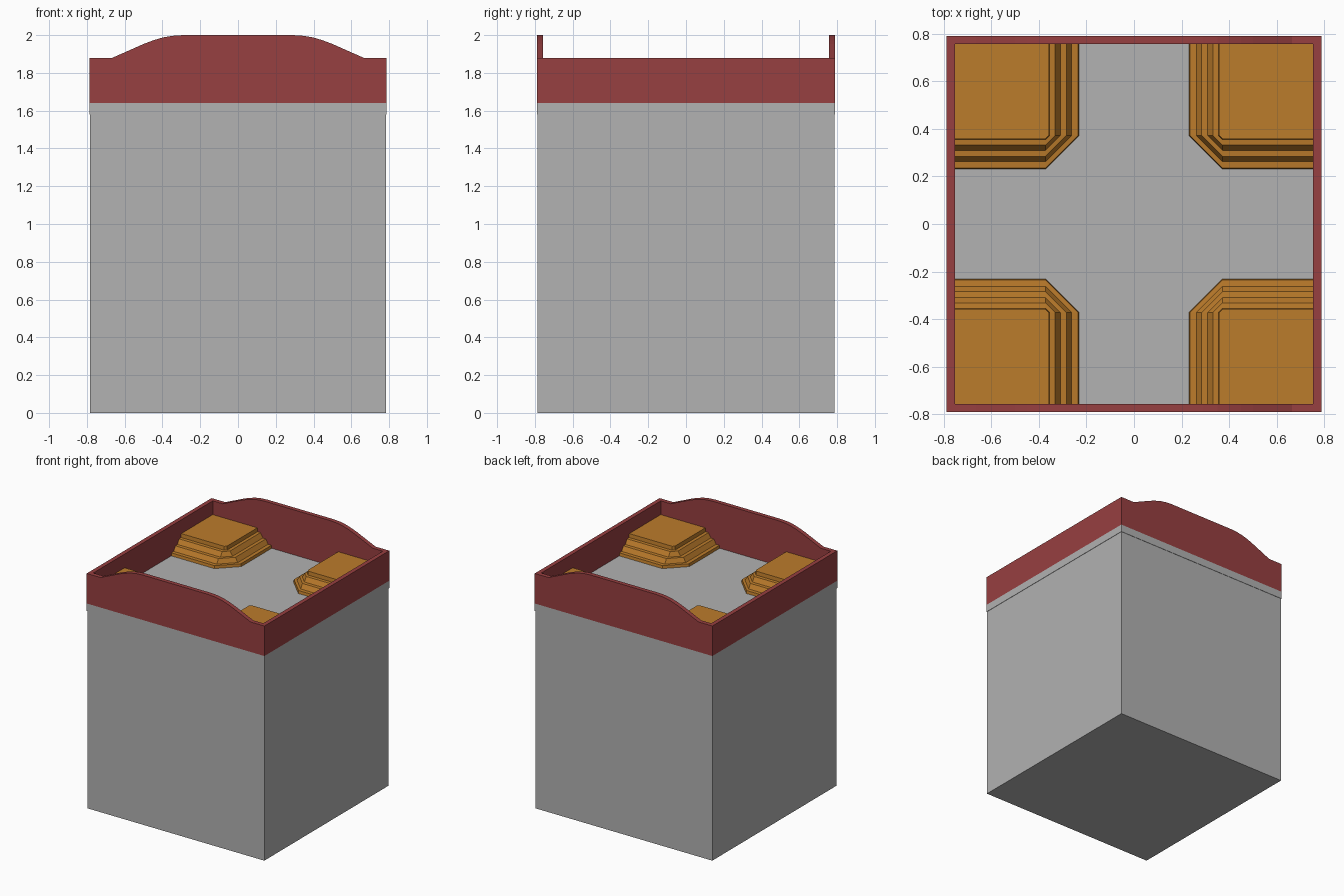
import bpy, bmesh

if "Cube" in bpy.data.objects:
    bpy.data.objects.remove(bpy.data.objects["Cube"])

HX, HY, T = 0.787, 0.79, 0.034      # half sizes and wall thickness
FLOOR, RIM, PEAK = 1.64, 1.88, 2.0


def material(name, rgb):
    m = bpy.data.materials.new(name)
    m.diffuse_color = (*rgb, 1)
    m.use_nodes = True
    m.node_tree.nodes["Principled BSDF"].inputs["Base Color"].default_value = m.diffuse_color
    return m


def loft(name, rings, mat, cap_bottom=True):
    """Skin closed rings of equal point count and cap the ends."""
    bm = bmesh.new()
    loops = [[bm.verts.new(p) for p in r] for r in rings]
    for a, b in zip(loops, loops[1:]):
        for i in range(len(a)):
            j = (i + 1) % len(a)
            bm.faces.new((a[i], a[j], b[j], b[i]))
    if cap_bottom:
        bm.faces.new(loops[0][::-1])
    bm.faces.new(loops[-1])
    bmesh.ops.recalc_face_normals(bm, faces=bm.faces[:])
    me = bpy.data.meshes.new(name)
    bm.to_mesh(me)
    bm.free()
    ob = bpy.data.objects.new(name, me)
    bpy.context.collection.objects.link(ob)
    me.materials.append(mat)
    return ob


def mirror(ob, x, y):
    m = ob.modifiers.new("mirror", "MIRROR")
    m.use_axis = (x, y, False)
    m.use_mirror_merge = False


def rect(x0, x1, y0, y1, z):
    return [(x0, y0, z), (x1, y0, z), (x1, y1, z), (x0, y1, z)]


red = material("red", (0.31, 0.05, 0.052))
gold = material("gold", (0.5, 0.2, 0.024))
grey = material("grey", (0.445, 0.445, 0.445))

# Plinth body with a slightly proud band at the top
loft("body", [rect(-HX + d, HX - d, -HY + d, HY - d, z)
              for d, z in ((0.003, 0), (0.003, 1.58), (0, 1.58), (0, FLOOR))], grey)

# Low side walls
side = loft("side_wall", [rect(HX - T, HX, -HY + T, HY - T, z) for z in (FLOOR, RIM)], red)
mirror(side, True, False)

# Front and back walls with a raised curved crest
half = [(HX, RIM), (0.665, RIM), (0.50, 1.953), (0.45, 1.972),
        (0.40, 1.987), (0.35, 1.996), (0.29, PEAK)]
outline = [(-HX, FLOOR), (HX, FLOOR)] + half + [(-x, z) for x, z in reversed(half)]
crest = loft("crest_wall", [[(x, y, z) for x, z in outline] for y in (-HY, -HY + T)], red)
mirror(crest, False, True)

# Stepped corner blocks, chamfered towards the centre
steps = [(0.231, FLOOR), (0.235, 1.662), (0.262, 1.664), (0.284, 1.70),
         (0.309, 1.702), (0.331, 1.738), (0.355, 1.74), (0.358, 1.77)]
W, D, C = HX - T, HY - T, 0.372
block = loft("corner_block", [[(W, D, z), (o, D, z), (o, C, z), (C, o, z), (W, o, z)]
                              for o, z in steps], gold, cap_bottom=False)
mirror(block, True, True)
